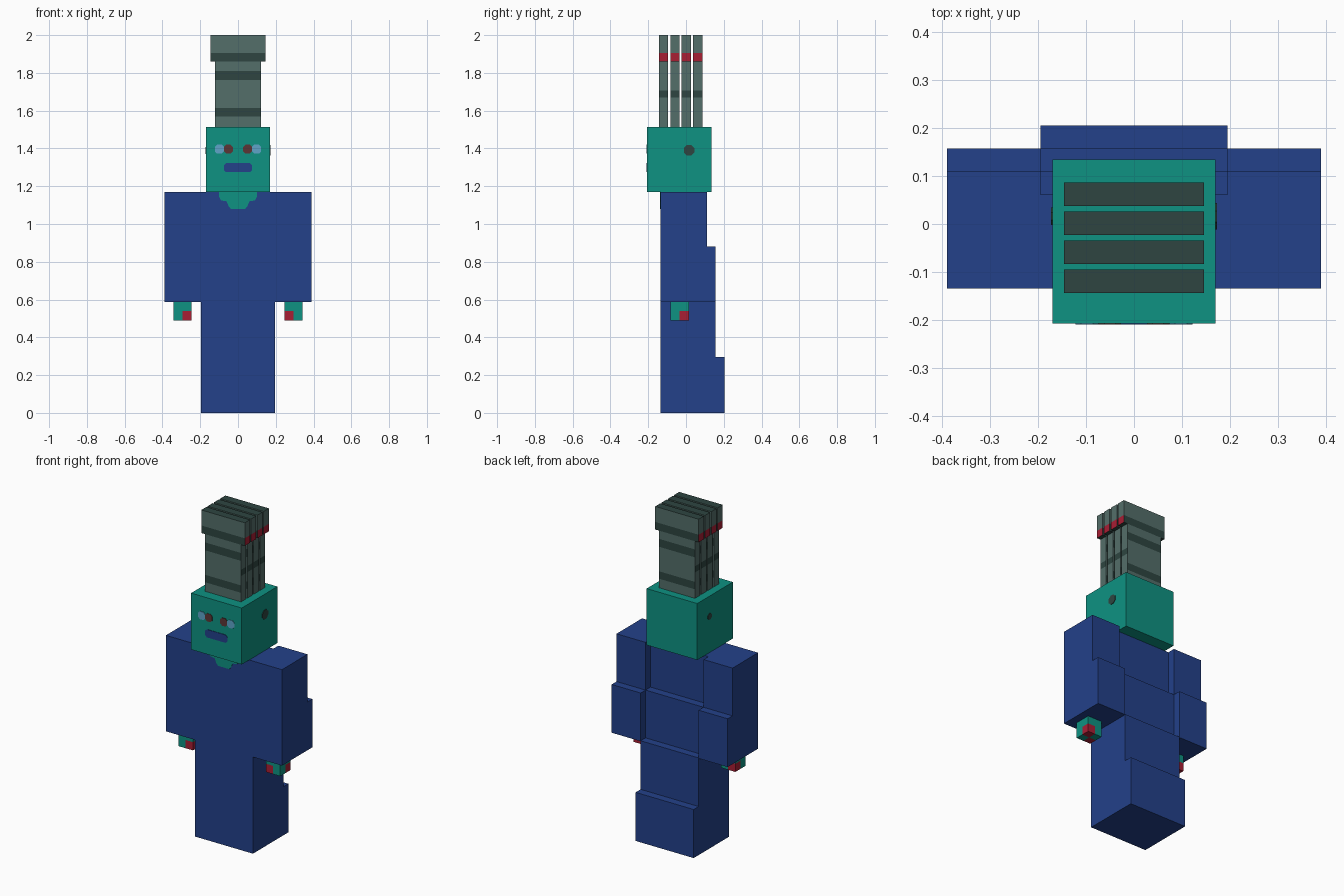
import bpy, bmesh, math

if "Cube" in bpy.data.objects:
    bpy.data.objects.remove(bpy.data.objects["Cube"])


def srgb(h):
    out = []
    for i in (0, 2, 4):
        c = int(h[i:i + 2], 16) / 255
        out.append(c / 12.92 if c <= 0.04045 else ((c + 0.055) / 1.055) ** 2.4)
    return (*out, 1.0)


def material(name, code):
    m = bpy.data.materials.new(name)
    m.diffuse_color = srgb(code)
    m.use_nodes = True
    m.node_tree.nodes["Principled BSDF"].inputs["Base Color"].default_value = m.diffuse_color
    return m


BLUE = material("robe_blue", "23418A")
TEAL = material("skin_teal", "0E9282")
GREY = material("slab_grey", "546E6A")
DARK = material("band_dark", "2E4541")
RED = material("accent_red", "A81E34")
BROWN = material("pupil_brown", "5C3535")
SKY = material("eye_light_blue", "5FA5C9")


def finish(bm, name, mats, rule=None):
    bmesh.ops.recalc_face_normals(bm, faces=bm.faces[:])
    if rule:
        for f in bm.faces:
            f.normal_update()
            f.material_index = rule(f.calc_center_median(), f.normal)
    me = bpy.data.meshes.new(name)
    bm.to_mesh(me)
    bm.free()
    for m in mats:
        me.materials.append(m)
    ob = bpy.data.objects.new(name, me)
    bpy.context.collection.objects.link(ob)
    return ob


def prism(name, pts, axis, a, b, mat):
    """Extrude a profile: axis 0 takes (y, z) points, axis 1 takes (x, z)."""
    bm = bmesh.new()
    place = (lambda p, t: (t, p[0], p[1])) if axis == 0 else (lambda p, t: (p[0], t, p[1]))
    face = bm.faces.new([bm.verts.new(place(p, a)) for p in pts])
    new = bmesh.ops.extrude_face_region(bm, geom=[face])["geom"]
    for v in new:
        if isinstance(v, bmesh.types.BMVert):
            v.co[axis] = b
    return finish(bm, name, [mat])


def box(name, lo, hi, mats, cuts=(), rule=None):
    """Box with optional (axis, position) cuts, coloured by a rule."""
    bm = bmesh.new()
    bmesh.ops.create_cube(bm, size=1)
    for v in bm.verts:
        v.co = [lo[i] if v.co[i] < 0 else hi[i] for i in range(3)]
    for axis, pos in cuts:
        co, no = [0, 0, 0], [0, 0, 0]
        co[axis], no[axis] = pos, 1
        bmesh.ops.bisect_plane(bm, geom=bm.verts[:] + bm.edges[:] + bm.faces[:],
                               plane_co=co, plane_no=no)
    return finish(bm, name, mats, rule)


def rounded(x0, x1, z0, z1, c=0.012):
    return [(x0 + c, z0), (x1 - c, z0), (x1, z0 + c), (x1, z1 - c),
            (x1 - c, z1), (x0 + c, z1), (x0, z1 - c), (x0, z0 + c)]


# Stepped robe body
prism("body", [(-0.135, 0), (0.205, 0), (0.205, 0.295), (0.157, 0.295), (0.157, 0.59),
               (0.11, 0.59), (0.11, 0.88), (0.062, 0.88), (0.062, 1.17), (-0.135, 1.17)],
      0, -0.195, 0.195, BLUE)

# Sleeves and hands
for s, side in ((-1, "left"), (1, "right")):
    prism(side + "_sleeve", [(-0.135, 0.587), (0.157, 0.587), (0.157, 0.88), (0.11, 0.88),
                             (0.11, 1.17), (-0.135, 1.17)],
          0, s * 0.195, s * 0.39, BLUE)
    xs = sorted((s * 0.245, s * 0.342))

    # red patches on two diagonally opposite lower corners
    def hand_rule(c, n, s=s):
        return int(c.z < 0.54 and (s * c.x > 0.2935) == (c.y > -0.034))

    box(side + "_hand", (xs[0], -0.083, 0.49), (xs[1], 0.015, 0.59), [TEAL, RED],
        [(0, s * 0.2935), (1, -0.034), (2, 0.54)], hand_rule)

# Head
box("head", (-0.17, -0.207, 1.17), (0.17, 0.135, 1.513), [TEAL])

# Face plates
FY = -0.207
for s, side in ((-1, "left"), (1, "right")):
    for part, a, b, mat in (("eye", 0.074, 0.122, SKY), ("pupil", 0.027, 0.074, BROWN)):
        x0, x1 = sorted((s * a, s * b))
        prism(side + "_" + part, rounded(x0, x1, 1.372, 1.42), 1, FY - 0.003, FY + 0.003, mat)
    # ear hole
    r = 0.03 if s > 0 else 0.02
    ring = [(0.016 + r * math.cos(t * math.pi / 4 + math.pi / 8),
             1.39 + r * math.sin(t * math.pi / 4 + math.pi / 8)) for t in range(8)]
    prism(side + "_ear", ring, 0, s * 0.167, s * 0.173, DARK)
prism("mouth", rounded(-0.075, 0.075, 1.274, 1.322), 1, FY - 0.003, FY + 0.003, BLUE)

# Neckline patch on the chest
half = [(0.1, 1.17), (0.1, 1.145), (0.09, 1.125), (0.06, 1.12), (0.05, 1.095), (0.038, 1.08)]
prism("neckline", half + [(-x, z) for x, z in reversed(half)], 1, -0.138, -0.132, TEAL)


# Four banded upright slabs on the head
def stem_rule(c, n):
    if abs(n.x) > 0.5:
        return int(1.67 < c.z < 1.708)
    return int(1.568 < c.z < 1.613 or 1.762 < c.z < 1.81)


def cap_rule(c, n):
    if abs(n.z) > 0.5:
        return 1
    if c.z < 1.906:
        return 2 if abs(n.x) > 0.5 else 1
    return 0


for i in range(4):
    y = -0.119 + i * 0.0605
    stem = box(f"slab_stem_{i + 1}", (-0.121, y - 0.0245, 1.513), (0.121, y + 0.0245, 1.86),
               [GREY, DARK], [(2, z) for z in (1.568, 1.613, 1.67, 1.708, 1.762, 1.81)],
               stem_rule)
    cap = box(f"slab_cap_{i + 1}", (-0.146, y - 0.0245, 1.86), (0.146, y + 0.0245, 2.0),
              [GREY, DARK, RED], [(2, 1.906)], cap_rule)
